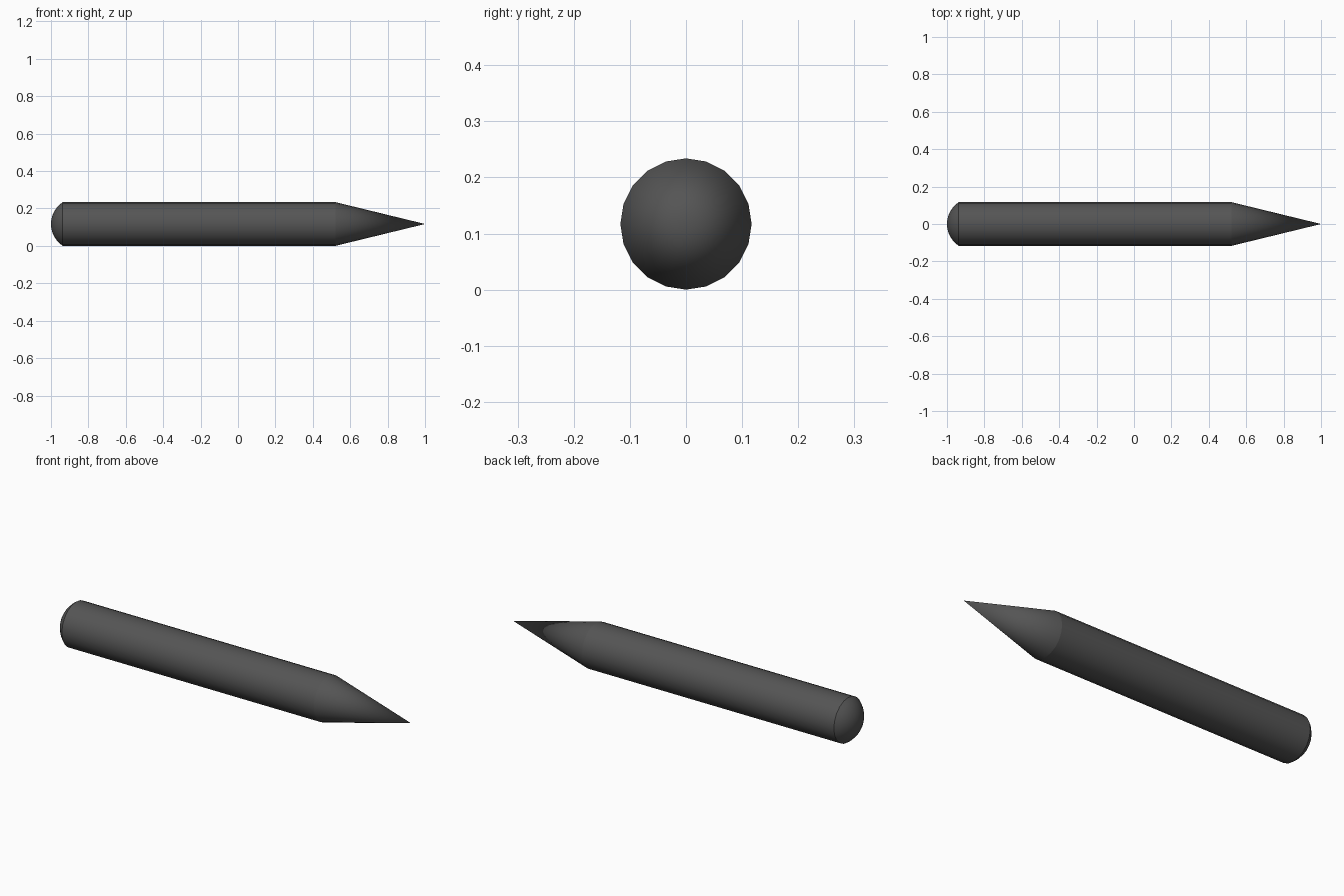
import bpy, bmesh, math

if "Cube" in bpy.data.objects:
    bpy.data.objects.remove(bpy.data.objects["Cube"])

SIDES = 20
R = 0.117          # shaft radius, also the height of the axis above ground
BACK, NECK = -0.937, 0.52

mat = bpy.data.materials.new("dark_grey")
mat.diffuse_color = (0.09, 0.09, 0.09, 1)
mat.use_nodes = True
mat.node_tree.nodes["Principled BSDF"].inputs["Base Color"].default_value = mat.diffuse_color


def lathe(name, profile):
    """Revolve (x, radius) points around the x axis; zero radius makes a pole."""
    bm = bmesh.new()
    rings = []
    for x, r in profile:
        if r < 1e-6:
            rings.append([bm.verts.new((x, 0, R))] * SIDES)
        else:
            angles = [2 * math.pi * i / SIDES for i in range(SIDES)]
            rings.append([bm.verts.new((x, r * math.cos(a), R + r * math.sin(a)))
                          for a in angles])
    for a, b in zip(rings, rings[1:]):
        for i in range(SIDES):
            j = (i + 1) % SIDES
            bm.faces.new(list(dict.fromkeys((a[i], b[i], b[j], a[j]))))
    bmesh.ops.recalc_face_normals(bm, faces=bm.faces)
    # open pieces: make sure normals face away from the axis
    f = max(bm.faces, key=lambda f: f.calc_center_median().z)
    if f.normal.z < 0:
        bmesh.ops.reverse_faces(bm, faces=bm.faces)
    mesh = bpy.data.meshes.new(name)
    bm.to_mesh(mesh)
    bm.free()
    for p in mesh.polygons:
        p.use_smooth = True
    mesh.materials.append(mat)
    obj = bpy.data.objects.new(name, mesh)
    bpy.context.collection.objects.link(obj)
    return obj


# Straight shaft
lathe("shaft", [(BACK, R), (NECK, R)])

# Pointed tip
lathe("tip", [(NECK, R), (1.0, 0)])

# Domed rear end: shallow spherical cap
depth = BACK + 1.0
dome_r = (R * R + depth * depth) / (2 * depth)
span = math.asin(R / dome_r)
STEPS = 6
lathe("rear_dome", [(-1.0 + dome_r * (1 - math.cos(span * k / STEPS)),
                     dome_r * math.sin(span * k / STEPS)) for k in range(STEPS + 1)])
